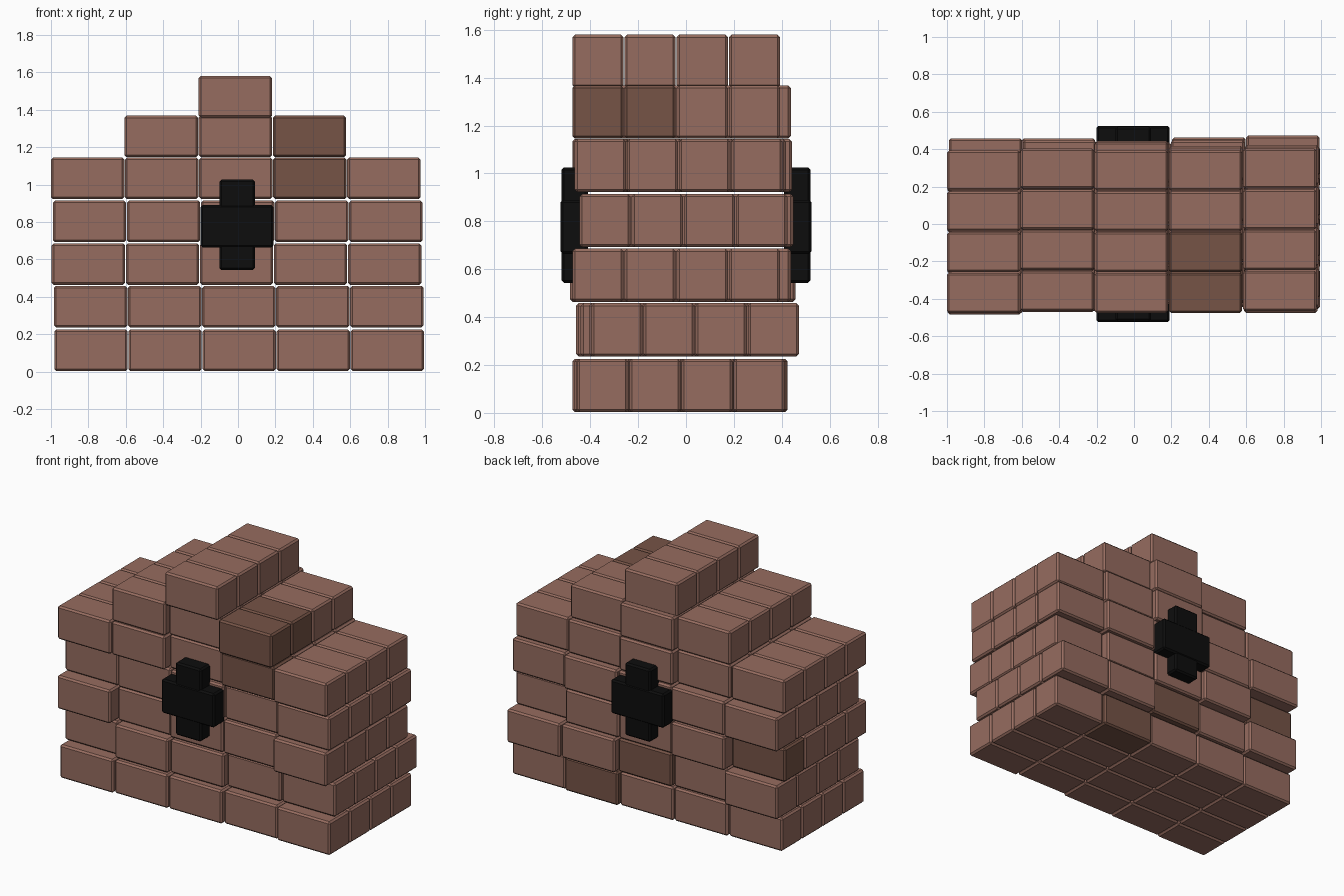
import bpy, bmesh
from mathutils import Matrix, Vector

if "Cube" in bpy.data.objects:
    bpy.data.objects.remove(bpy.data.objects["Cube"])


def material(name, rgb):
    m = bpy.data.materials.new(name)
    m.diffuse_color = (*rgb, 1)
    m.use_nodes = True
    m.node_tree.nodes["Principled BSDF"].inputs["Base Color"].default_value = m.diffuse_color
    return m


BRICK = material("brick", (0.305, 0.15, 0.115))
DARK = material("dark_brick", (0.18, 0.087, 0.061))
BLACK = material("black", (0.004, 0.004, 0.004))


def add_block(bm, center, size, mat=0, bevel=0.011):
    """Chamfered box appended to bm."""
    part = bmesh.new()
    bmesh.ops.create_cube(part, size=1, matrix=Matrix.Translation(center) @ Matrix.Diagonal((*size, 1)))
    bmesh.ops.bevel(part, geom=part.edges[:], offset=bevel, segments=1, affect='EDGES')
    vmap = {v: bm.verts.new(v.co) for v in part.verts}
    for f in part.faces:
        bm.faces.new([vmap[v] for v in f.verts]).material_index = mat
    part.free()


def finish(name, bm, mats):
    bm.normal_update()
    mesh = bpy.data.meshes.new(name)
    bm.to_mesh(mesh)
    bm.free()
    for m in mats:
        mesh.materials.append(m)
    bpy.context.collection.objects.link(bpy.data.objects.new(name, mesh))


SIZE = Vector((0.392, 0.214, 0.222))
PITCH_X, PITCH_Y = 0.396, 0.218

# Courses: bottom z, left x of the first column slot, front y of each column (None = no column)
courses = [
    (0.003, -0.982, [-0.475, -0.465, -0.46, -0.443, -0.455]),
    (0.236, -0.984, [-0.42, -0.46, -0.44, -0.405, -0.396]),
    (0.464, -0.996, [-0.485, -0.41, -0.43, -0.43, -0.475]),
    (0.692, -0.990, [-0.41, -0.42, -0.43, -0.42, -0.445]),
    (0.922, -1.000, [-0.475, -0.47, -0.425, -0.45, -0.465]),
    (1.146, -1.002, [None, -0.465, -0.43, -0.475, None]),
    (1.358, -1.002, [None, None, -0.475, None, None]),
]

# Darker bricks as (course, column, row from the front)
dark = {(5, 3, 0), (5, 3, 1), (4, 3, 0), (0, 3, 3), (1, 2, 3), (2, 0, 3)}

for level, (z, x0, fronts) in enumerate(courses):
    bm = bmesh.new()
    for col, front in enumerate(fronts):
        if front is None:
            continue
        for row in range(4):
            corner = Vector((x0 + col * PITCH_X, front + row * PITCH_Y, z))
            add_block(bm, corner + SIZE / 2, SIZE, int((level, col, row) in dark))
    finish(f"brick_course_{level + 1}", bm, [BRICK, DARK])

# Black crosses on the front and back faces
for name, side in (("front_cross", -1), ("back_cross", 1)):
    bm = bmesh.new()
    add_block(bm, (-0.005, side * 0.4675, 0.777), (0.39, 0.115, 0.226))
    add_block(bm, (-0.005, side * 0.465, 0.784), (0.19, 0.11, 0.484))
    finish(name, bm, [BLACK])
